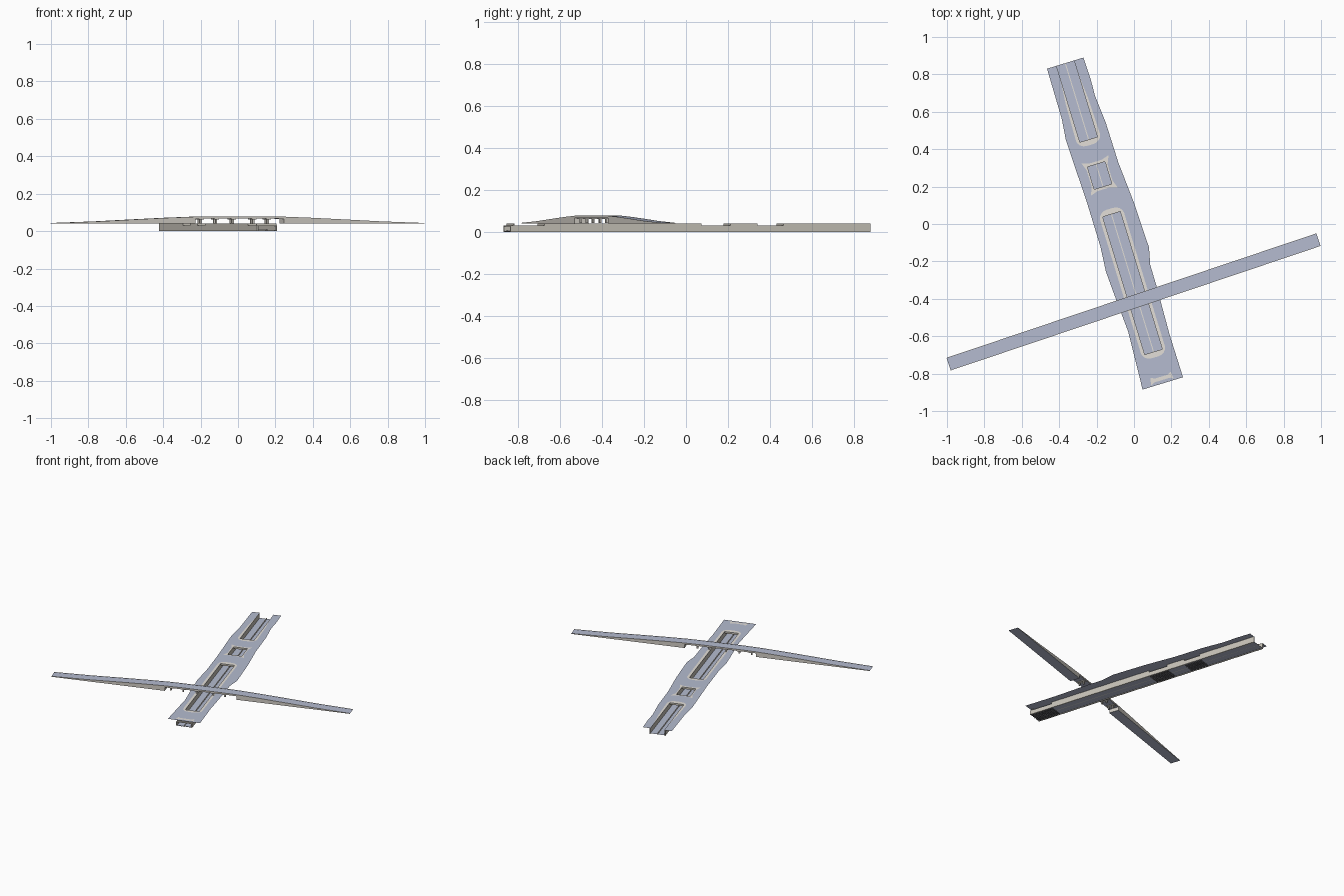
import bpy, bmesh, math
from mathutils import Matrix, Vector

if "Cube" in bpy.data.objects:
    bpy.data.objects.remove(bpy.data.objects["Cube"])

def mat(name, col):
    m = bpy.data.materials.new(name)
    m.diffuse_color = (*col, 1)
    m.use_nodes = True
    m.node_tree.nodes["Principled BSDF"].inputs["Base Color"].default_value = m.diffuse_color
    return m

ASPHALT = mat("blue_grey_asphalt", (0.46, 0.50, 0.63))
CONCRETE = mat("warm_concrete", (0.58, 0.55, 0.49))
BRIDGE_WALL = mat("bridge_concrete", (0.64, 0.61, 0.56))
PALE = mat("pale_concrete", (0.77, 0.74, 0.69))
DARK = mat("dark_grey_ribs", (0.13, 0.13, 0.14))

# Local frames: the sunken road runs along local y, the bridge along local x
ROAD = Matrix.Rotation(math.radians(17), 4, 'Z') @ Matrix.Translation((-0.1, 0, 0))
BRIDGE = Matrix.Translation((-0.0025, -0.4165, 0)) @ Matrix.Rotation(math.radians(18.6), 4, 'Z')
TOP = 0.042      # street level
BASE = 0.040     # foot of the bridge ramps
ROOF = 0.030     # tunnel roof level
HW = 0.049       # half width of the openings
OW = 0.056       # half width of the trough outside
FRONT, BACK = -0.860, 0.93
OPEN = [(-0.687, 0.088), (0.237, 0.367), (0.50, BACK)]
TUNNELS = [(FRONT, -0.687), (0.088, 0.237), (0.367, 0.50)]

def finish(bm, name, material, frame):
    me = bpy.data.meshes.new(name)
    bm.to_mesh(me)
    bm.free()
    me.transform(frame)
    me.materials.append(material)
    ob = bpy.data.objects.new(name, me)
    bpy.context.collection.objects.link(ob)
    return ob

def boxes(name, material, frame, items):
    """items: (x0, x1, y0, y1, z0, z1)"""
    bm = bmesh.new()
    for x0, x1, y0, y1, z0, z1 in items:
        m = Matrix.Translation(((x0 + x1) / 2, (y0 + y1) / 2, (z0 + z1) / 2)) @ \
            Matrix.Diagonal((x1 - x0, y1 - y0, z1 - z0, 1))
        bmesh.ops.create_cube(bm, size=1, matrix=m)
    return finish(bm, name, material, frame)

def sheet(name, material, frame, loops, z):
    """Flat sheet from an outline and hole loops."""
    bm = bmesh.new()
    for loop in loops:
        vs = [bm.verts.new((x, y, z)) for x, y in loop]
        for i, v in enumerate(vs):
            bm.edges.new((v, vs[(i + 1) % len(vs)]))
    bmesh.ops.triangle_fill(bm, use_beauty=True, use_dissolve=False,
                            edges=bm.edges[:], normal=(0, 0, 1))
    for f in bm.faces:
        f.normal_update()
        if f.normal.z < 0:
            f.normal_flip()
    return finish(bm, name, material, frame)

def ribbon(name, material, frame, rows, flip=False):
    """Faces between two rows of points."""
    bm = bmesh.new()
    a, b = [[bm.verts.new(p) for p in row] for row in (rows[::-1] if flip else rows)]
    for i in range(len(a) - 1):
        bm.faces.new((a[i], a[i + 1], b[i + 1], b[i]))
    return finish(bm, name, material, frame)

def rect(y0, y1, w=HW):
    return [(-w, y0), (w, y0), (w, y1), (-w, y1)]

# Street-level ground with openings; the back opening runs out of the end
right = [(0.111, FRONT), (0.109, -0.62), (0.118, -0.36), (0.119, -0.235), (0.140, -0.143),
         (0.133, 0.11), (0.116, 0.34), (0.114, 0.56), (0.101, 0.72), (0.105, 0.81), (0.102, BACK)]
left = [(-0.102, BACK), (-0.105, 0.648), (-0.117, 0.537), (-0.107, 0.178), (-0.107, -0.062),
        (-0.118, -0.20), (-0.112, -0.317), (-0.098, -0.541), (-0.115, FRONT)]
notch = [(HW, BACK), (HW, 0.50), (-HW, 0.50), (-HW, BACK)]
sheet("street_ground", ASPHALT, ROAD, [right + notch + left, rect(*OPEN[0]), rect(*OPEN[1])], TOP)

# Pale surrounds round the openings
def round_end(y, sign, w=0.067, r=0.05):
    pts = []
    for cx, a0 in ((w - r, 0), (r - w, 90)):
        for k in range(5):
            a = math.radians(a0 + k * 22.5)
            pts.append((cx + r * math.cos(a), y + sign * r * 0.85 * math.sin(a)))
    return pts

ZS = TOP + 0.0008
front_outline = round_end(OPEN[0][1] - 0.015, 1) + round_end(OPEN[0][0] + 0.015, -1)[::-1]
sheet("long_opening_surround", PALE, ROAD, [front_outline, rect(*OPEN[0])], ZS)
cy = 0.302
flared = [(0.078, cy + 0.090), (0.035, cy + 0.077), (-0.035, cy + 0.077), (-0.074, cy + 0.090),
          (-0.058, cy + 0.045), (-0.058, cy - 0.045), (-0.076, cy - 0.090), (-0.035, cy - 0.077),
          (0.035, cy - 0.077), (0.074, cy - 0.090), (0.058, cy - 0.045), (0.058, cy + 0.045)]
sheet("square_opening_surround", PALE, ROAD, [flared, rect(*OPEN[1])], ZS)
back_outline = round_end(0.515, -1) + [(-0.062, 0.72), (-0.053, 0.82), (-HW, BACK),
                                       (-HW, 0.50), (HW, 0.50), (HW, BACK), (0.053, 0.82), (0.062, 0.72)]
sheet("back_opening_surround", PALE, ROAD, [back_outline], ZS)
sheet("front_end_surround", PALE, ROAD,
      [[(-0.066, -0.853), (-0.045, -0.842), (0.045, -0.842), (0.062, -0.853),
        (0.056, -0.812), (0.035, -0.823), (-0.035, -0.823), (-0.056, -0.812)]], ZS)

# Sunken road floor, with walls, lintels and a central barrier
sheet("sunken_road", ASPHALT, ROAD, [rect(FRONT, BACK, OW)], 0.004)
walls = []
for spans, z in ((OPEN, TOP - 0.0005), (TUNNELS, ROOF)):
    for y0, y1 in spans:
        for x0, x1 in ((-OW, -HW), (HW, OW)):
            walls.append((x0, x1, y0, y1, 0, z))
boxes("trench_walls", CONCRETE, ROAD, walls)
ends = [OPEN[0][0], OPEN[0][1], OPEN[1][0], OPEN[1][1], OPEN[2][0], -0.842]
boxes("lintels", CONCRETE, ROAD, [(-OW, OW, y - 0.003, y + 0.003, ROOF, TOP - 0.0005) for y in ends])
boxes("central_barrier", PALE, ROAD, [(-0.0025, 0.0025, FRONT, BACK, 0.004, 0.010)])

# Tunnel roofs, and dark ribs under the tunnel floors
boxes("tunnel_roofs", CONCRETE, ROAD, [(-OW, OW, y0, y1, ROOF - 0.003, ROOF) for y0, y1 in TUNNELS])
ribs = []
for y0, y1 in TUNNELS:
    n = round((y1 - y0) / 0.012)
    for i in range(n):
        y = y0 + (i + 0.5) * (y1 - y0) / n
        ribs.append((-HW, HW, y - 0.003, y + 0.003, 0.0005, 0.0038))
    for x in (-0.036, -0.018, 0, 0.018, 0.036):
        ribs.append((x - 0.003, x + 0.003, y0, y1, 0.0, 0.0036))
boxes("tunnel_floor_ribs", DARK, ROAD, ribs)

# Overpass: arched roadway strip
BW = 0.0355
half = [(0.15, 0.077), (0.25, 0.0757), (0.4, 0.070), (0.55, 0.063), (0.8, 0.0505), (1.043, BASE + 0.002)]
profile = [(-s, z) for s, z in reversed(half)] + half
S0, S1 = -0.25, 0.25

def line(points, y, dz=0.0, floor=False):
    return [(s, y, BASE if floor else z + dz) for s, z in points]

ribbon("bridge_road", ASPHALT, BRIDGE, [line(profile, -BW), line(profile, BW)])
ramps = {"left": [p for p in profile if p[0] <= S0], "right": [p for p in profile if p[0] >= S1]}
span = [p for p in profile if S0 <= p[0] <= S1]
for end, pts in ramps.items():
    ribbon(f"{end}_ramp_underside", ASPHALT, BRIDGE, [line(pts, BW, 0, True), line(pts, -BW, 0, True)])
for side, y in (("front", -BW), ("back", BW)):
    flip = y > 0
    for end, pts in ramps.items():
        ribbon(f"{end}_ramp_{side}_wall", BRIDGE_WALL, BRIDGE, [line(pts, y, 0, True), line(pts, y)], flip)
    ribbon(f"span_{side}_edge", BRIDGE_WALL, BRIDGE, [line(span, y, -0.010), line(span, y)], flip)
    # low kerb along the road edge
    yi = y * 0.93
    ribbon(f"{side}_kerb_outside", BRIDGE_WALL, BRIDGE, [line(profile, y), line(profile, y, 0.0015)], flip)
    ribbon(f"{side}_kerb_top", BRIDGE_WALL, BRIDGE, [line(profile, y, 0.0015), line(profile, yi, 0.0015)], flip)
    ribbon(f"{side}_kerb_inside", BRIDGE_WALL, BRIDGE, [line(profile, yi, 0.0015), line(profile, yi)], flip)
ribbon("span_underside", ASPHALT, BRIDGE, [line(span, BW, -0.010), line(span, -BW, -0.010)])

# Abutments closing the ramps
boxes("abutments", BRIDGE_WALL, BRIDGE,
      [(S0 - 0.004, S0, -BW, BW, BASE, 0.075), (S1, S1 + 0.004, -BW, BW, BASE, 0.075)])

# Piers: cross beam on two slim columns
piers = []
for s in (-0.213, -0.127, -0.032, 0.083, 0.165):
    piers.append((s - 0.013, s + 0.013, -0.031, 0.031, 0.062, 0.0672))
    for y in (-0.017, 0.017):
        piers.append((s - 0.005, s + 0.005, y - 0.004, y + 0.004, TOP, 0.062))
boxes("bridge_piers", BRIDGE_WALL, BRIDGE, piers)
